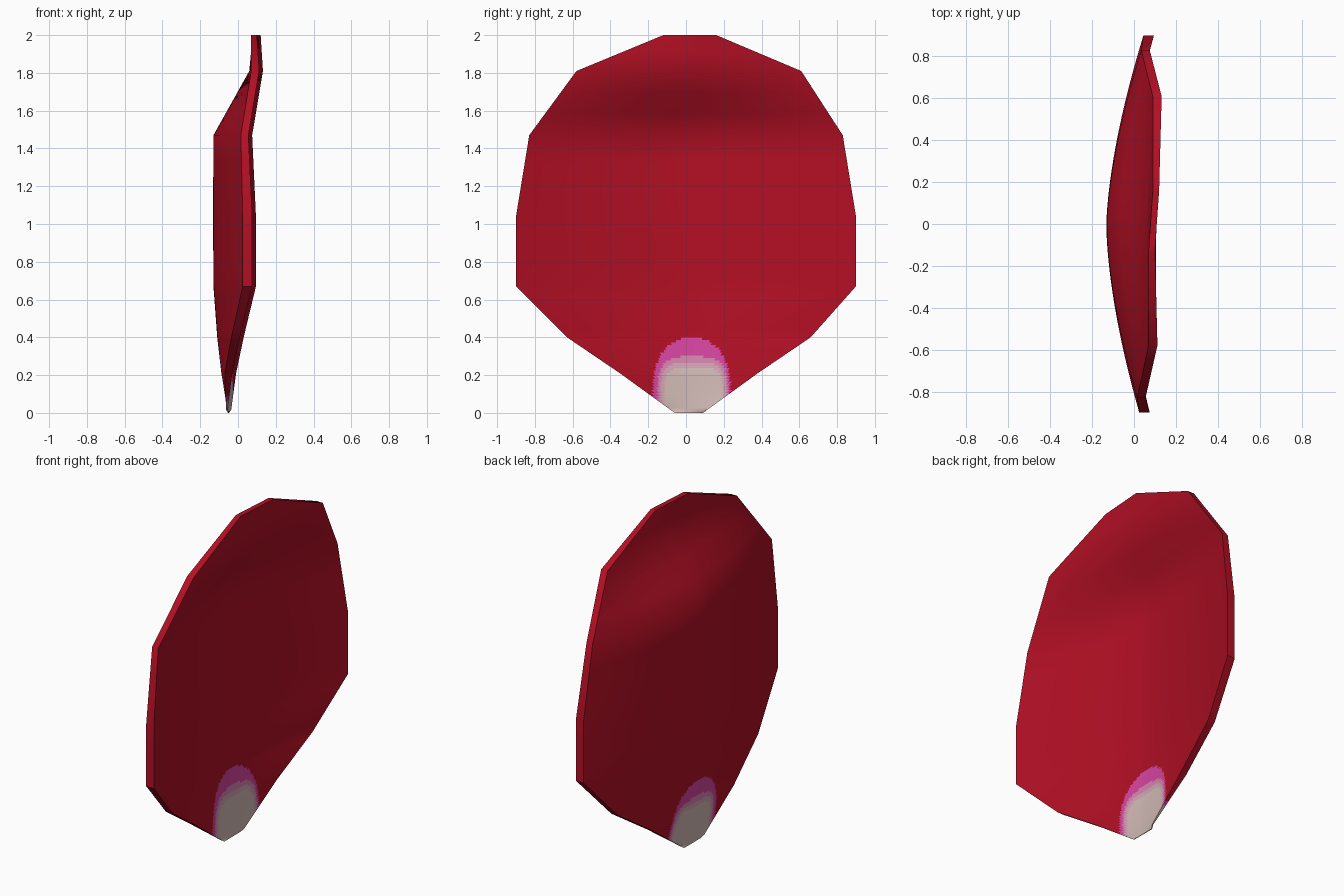
import bpy, bmesh

if "Cube" in bpy.data.objects:
    bpy.data.objects.remove(bpy.data.objects["Cube"])

# rows: z, y left, y right, centre x, edge x, thickness
ROWS = [
    (0.00, -0.06, 0.09, -0.052, -0.052, 0.004),
    (0.21, -0.35, 0.38, -0.088, -0.060, 0.040),
    (0.40, -0.63, 0.66, -0.110, -0.025, 0.045),
    (0.67, -0.90, 0.90, -0.130, 0.035, 0.050),
    (1.04, -0.90, 0.90, -0.132, 0.035, 0.050),
    (1.47, -0.83, 0.83, -0.130, 0.025, 0.040),
    (1.81, -0.58, 0.61, 0.060, 0.080, 0.042),
    (2.00, -0.12, 0.16, 0.080, 0.080, 0.030),
]
STEPS = [14, 14, 6, 3, 3, 3, 2]   # finer near the painted base
COLS = 90

# pale base blotches, inner first: centre y, half width, start z, height, power
SPOTS = [
    (0.040, 0.155, 0.08, 0.160, 4.0),
    (0.038, 0.172, 0.09, 0.178, 3.6),
    (0.035, 0.185, 0.10, 0.200, 3.2),
    (0.030, 0.205, 0.13, 0.270, 2.2),
]
COLOURS = [
    ("petal red", (0.45, 0.005, 0.018)),
    ("base cream", (0.66, 0.51, 0.48)),
    ("base pale pink", (0.68, 0.38, 0.47)),
    ("base pink", (0.68, 0.24, 0.43)),
    ("base magenta", (0.68, 0.06, 0.36)),
]


def colour_at(y, z):
    for i, (cy, w, z0, h, p) in enumerate(SPOTS):
        if (abs(y - cy) / w) ** p + (max(0, z - z0) / h) ** p < 1:
            return i + 1
    return 0


# interpolated rows
rows = []
for a, b, n in zip(ROWS, ROWS[1:], STEPS):
    rows += [[p + (q - p) * k / n for p, q in zip(a, b)] for k in range(n)]
rows.append(ROWS[-1])

# cupped petal: two skins joined around the rim
bm = bmesh.new()
skins = ([], [])
for z, yl, yr, xc, xe, th in rows:
    for side, skin in enumerate(skins):
        line = []
        for j in range(COLS + 1):
            t = 2 * j / COLS - 1
            x = xc + (xe - xc) * abs(t) ** 1.6 + 0.01 * t * (z > 0) + side * th
            line.append(bm.verts.new((x, yl + (yr - yl) * j / COLS, z)))
        skin.append(line)
for s in skins:
    for a, b in zip(s, s[1:]):
        for j in range(COLS):
            bm.faces.new((a[j], a[j + 1], b[j + 1], b[j]))


def rim(s):
    return (s[0] + [r[-1] for r in s[1:]] + s[-1][-2::-1]
            + [r[0] for r in s[-2:0:-1]])


p, q = rim(skins[0]), rim(skins[1])
for i in range(len(p)):
    k = (i + 1) % len(p)
    bm.faces.new((p[i], p[k], q[k], q[i]))
bmesh.ops.recalc_face_normals(bm, faces=bm.faces[:])
for f in bm.faces:
    c = f.calc_center_median()
    f.material_index = colour_at(c.y, c.z)

mesh = bpy.data.meshes.new("petal")
bm.to_mesh(mesh)
bm.free()
for name, rgb in COLOURS:
    m = bpy.data.materials.new(name)
    m.diffuse_color = (*rgb, 1)
    m.use_nodes = True
    m.node_tree.nodes["Principled BSDF"].inputs["Base Color"].default_value = m.diffuse_color
    mesh.materials.append(m)
petal = bpy.data.objects.new("petal", mesh)
bpy.context.collection.objects.link(petal)
bpy.context.view_layer.objects.active = petal
petal.select_set(True)
bpy.ops.object.shade_smooth_by_angle(angle=0.6)
